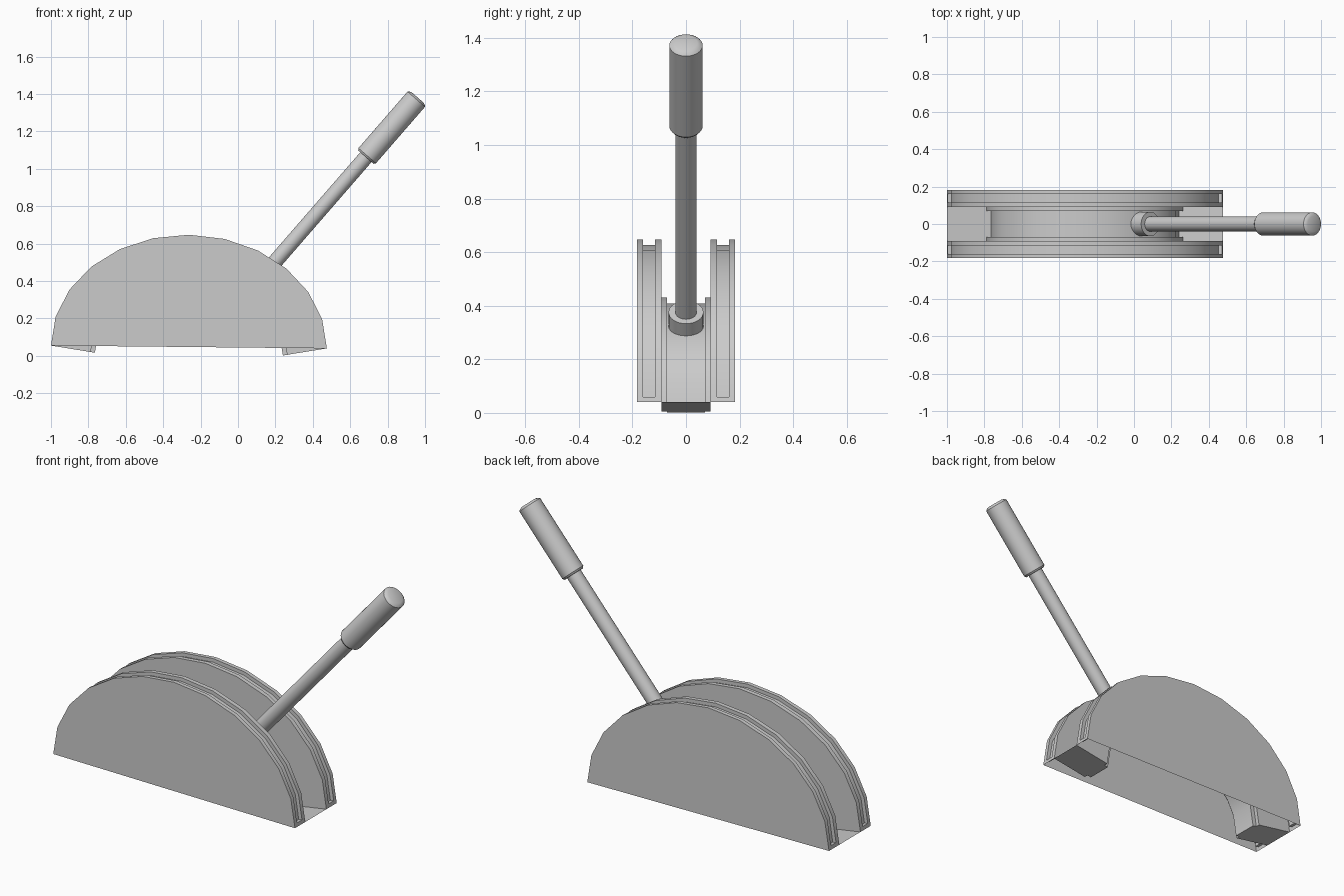
import bpy, bmesh, math
from mathutils import Vector

if "Cube" in bpy.data.objects:
    bpy.data.objects.remove(bpy.data.objects["Cube"])


def finish(bm, name):
    bmesh.ops.recalc_face_normals(bm, faces=bm.faces)
    me = bpy.data.meshes.new(name)
    bm.to_mesh(me)
    bm.free()
    ob = bpy.data.objects.new(name, me)
    bpy.context.collection.objects.link(ob)
    bpy.ops.object.select_all(action='DESELECT')
    ob.select_set(True)
    bpy.context.view_layer.objects.active = ob
    bpy.ops.object.shade_smooth_by_angle(angle=math.radians(30))
    return ob


# Half-round outline in x/z, slightly tilted, with inward normals
N = 12
arc = []
for i in range(N + 1):
    a = math.pi * i / N
    arc.append(Vector((-0.2625 + 0.7375 * math.cos(a),
                       0.0475 + 0.6 * math.sin(a) - 0.0075 * math.cos(a))))
seg = []
for p, q in zip(arc, arc[1:]):
    d = (q - p).normalized()
    seg.append(Vector((-d.y, d.x)))


def normal(i):
    if i == 0:
        return seg[0]
    if i == N:
        return seg[-1]
    n = (seg[i - 1] + seg[i]).normalized()
    return n / n.dot(seg[i])


# Stations along the arc: point, normal, groove depth (groove is closed at both ends)
G = 0.02
first, last = arc[0].lerp(arc[1], 0.13), arc[N].lerp(arc[N - 1], 0.13)
stations = [(arc[0], seg[0], 0), (first, seg[0], 0), (first, seg[0], G)]
stations += [(arc[i], normal(i), G) for i in range(1, N)]
stations += [(last, seg[-1], G), (last, seg[-1], 0), (arc[N], seg[-1], 0)]

# Cross-section over y: grooved rim, inner wall, flange, drum (None = groove depth)
half = [(-0.182, 0), (-0.16, 0), (-0.16, None), (-0.116, None), (-0.116, 0),
        (-0.092, 0), (-0.092, 0.215), (-0.07, 0.215), (-0.07, 0.238)]
section = half + [(-y, o) for y, o in reversed(half)]

# Hollow housing shell
bm = bmesh.new()
rows = []
for p, n, g in stations:
    row = []
    for y, o in section:
        c = p + n * (g if o is None else o)
        row.append(bm.verts.new((c.x, y, c.y)))
    rows.append(row)
for r0, r1 in zip(rows, rows[1:]):
    for j in range(len(section) - 1):
        bm.faces.new((r0[j], r0[j + 1], r1[j + 1], r1[j]))
# Outer cheek plates and the two end floors
bm.faces.new([r[0] for r in rows])
bm.faces.new([r[-1] for r in rows])
for r in (rows[0], rows[-1]):
    bm.faces.new(r[5:-5])
bmesh.ops.remove_doubles(bm, verts=bm.verts, dist=0.0005)
finish(bm, "housing")

# Lever: parts turned around one slanted axis
axis = Vector((0.656, 0, 0.755)).normalized()
tip = Vector((0.953, 0, 1.372))


def turned(name, profile, sides=32):
    """profile: (distance back from the tip, radius)"""
    bm = bmesh.new()
    u = Vector((0, 1, 0))
    v = axis.cross(u)
    rings = []
    for d, r in profile:
        c = tip - axis * d
        rings.append([bm.verts.new(c + u * r * math.cos(2 * math.pi * k / sides)
                                   + v * r * math.sin(2 * math.pi * k / sides))
                      for k in range(sides)])
    for a, b in zip(rings, rings[1:]):
        for k in range(sides):
            m = (k + 1) % sides
            bm.faces.new((a[k], a[m], b[m], b[k]))
    bm.faces.new(rings[0])
    bm.faces.new(rings[-1])
    return finish(bm, name)


turned("lever_grip", [(-0.012, 0.042), (-0.007, 0.054), (0, 0.062), (0.4, 0.062), (0.41, 0.055)])
turned("lever_shaft", [(0.38, 0.04), (1.34, 0.04)])
turned("lever_collar", [(1.32, 0.065), (1.42, 0.065)])
